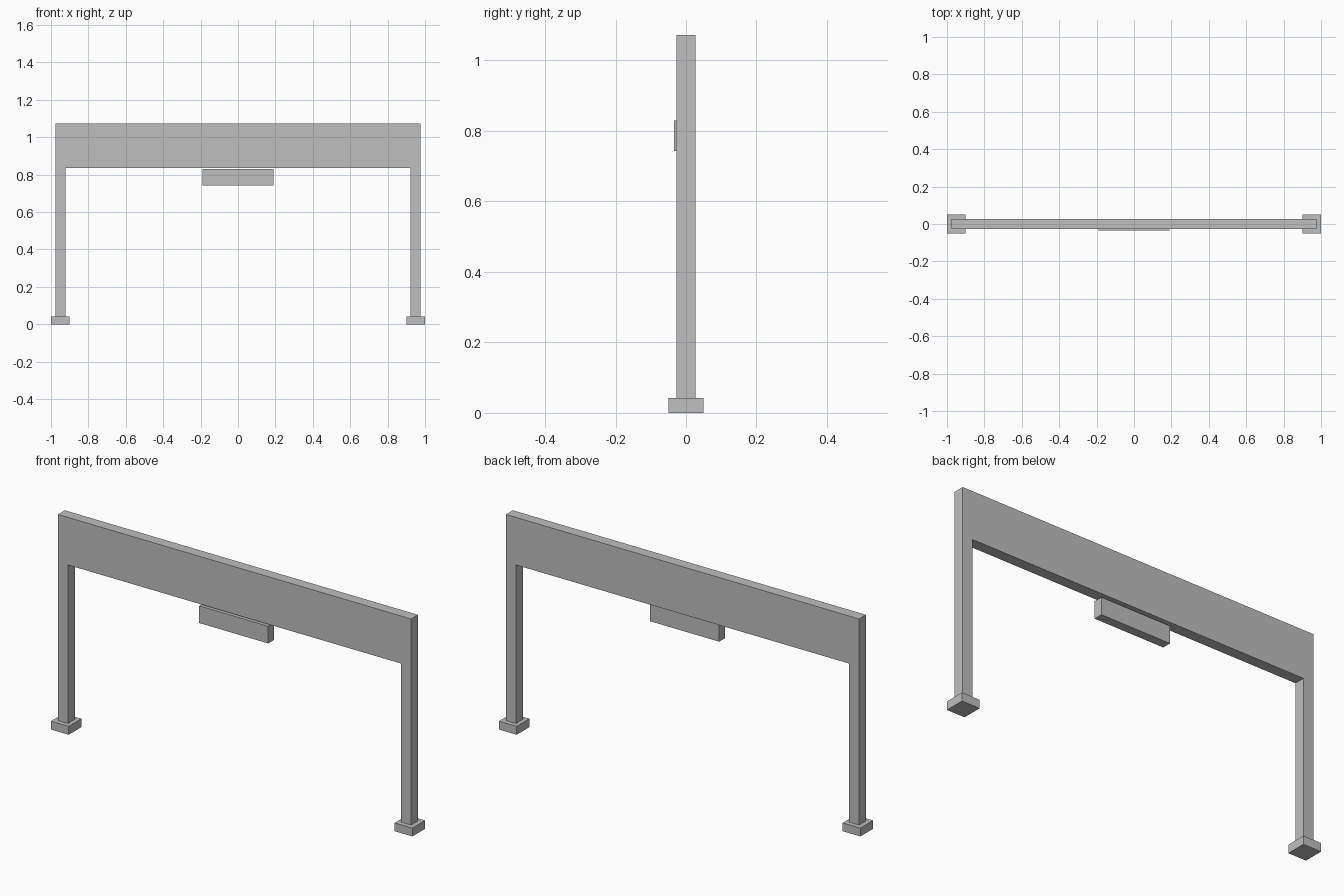
import bpy
import bmesh

cube = bpy.data.objects.get("Cube")
if cube:
    bpy.data.objects.remove(cube, do_unlink=True)

grey = bpy.data.materials.new("plain grey")
grey.use_nodes = True
colour = (0.52, 0.52, 0.52, 1)
grey.diffuse_color = colour
grey.node_tree.nodes["Principled BSDF"].inputs["Base Color"].default_value = colour


def extrude_profile(name, points, y_front, y_back):
    """Extrude an x-z outline from y_front to y_back."""
    bm = bmesh.new()
    face = bm.faces.new([bm.verts.new((x, y_front, z)) for x, z in points])
    result = bmesh.ops.extrude_face_region(bm, geom=[face])
    moved = [v for v in result["geom"] if isinstance(v, bmesh.types.BMVert)]
    bmesh.ops.translate(bm, verts=moved, vec=(0, y_back - y_front, 0))
    bmesh.ops.recalc_face_normals(bm, faces=bm.faces)
    mesh = bpy.data.meshes.new(name)
    bm.to_mesh(mesh)
    bm.free()
    mesh.materials.append(grey)
    obj = bpy.data.objects.new(name, mesh)
    bpy.context.collection.objects.link(obj)
    return obj


def box(name, x0, x1, y0, y1, z0, z1):
    return extrude_profile(name, [(x0, z0), (x1, z0), (x1, z1), (x0, z1)], y0, y1)


# Portal frame: two posts and a deep header in one piece
outer, inner = 0.977, 0.922
base, beam_bottom, top = 0.042, 0.835, 1.073
half = [(inner, beam_bottom), (inner, base), (outer, base), (outer, top)]
outline = half + [(-x, z) for x, z in reversed(half)]
extrude_profile("portal_frame", outline, -0.027, 0.027)

# Foot blocks under the posts
for side, sign in (("left", 1), ("right", -1)):
    x0, x1 = sorted((sign * 0.902, sign * 1.0))
    box(side + "_foot", x0, x1, -0.05, 0.05, 0, base)

# Small panel hanging below the header, slightly proud of the front
box("hanging_panel", -0.191, 0.191, -0.034, 0.011, 0.743, 0.829)
